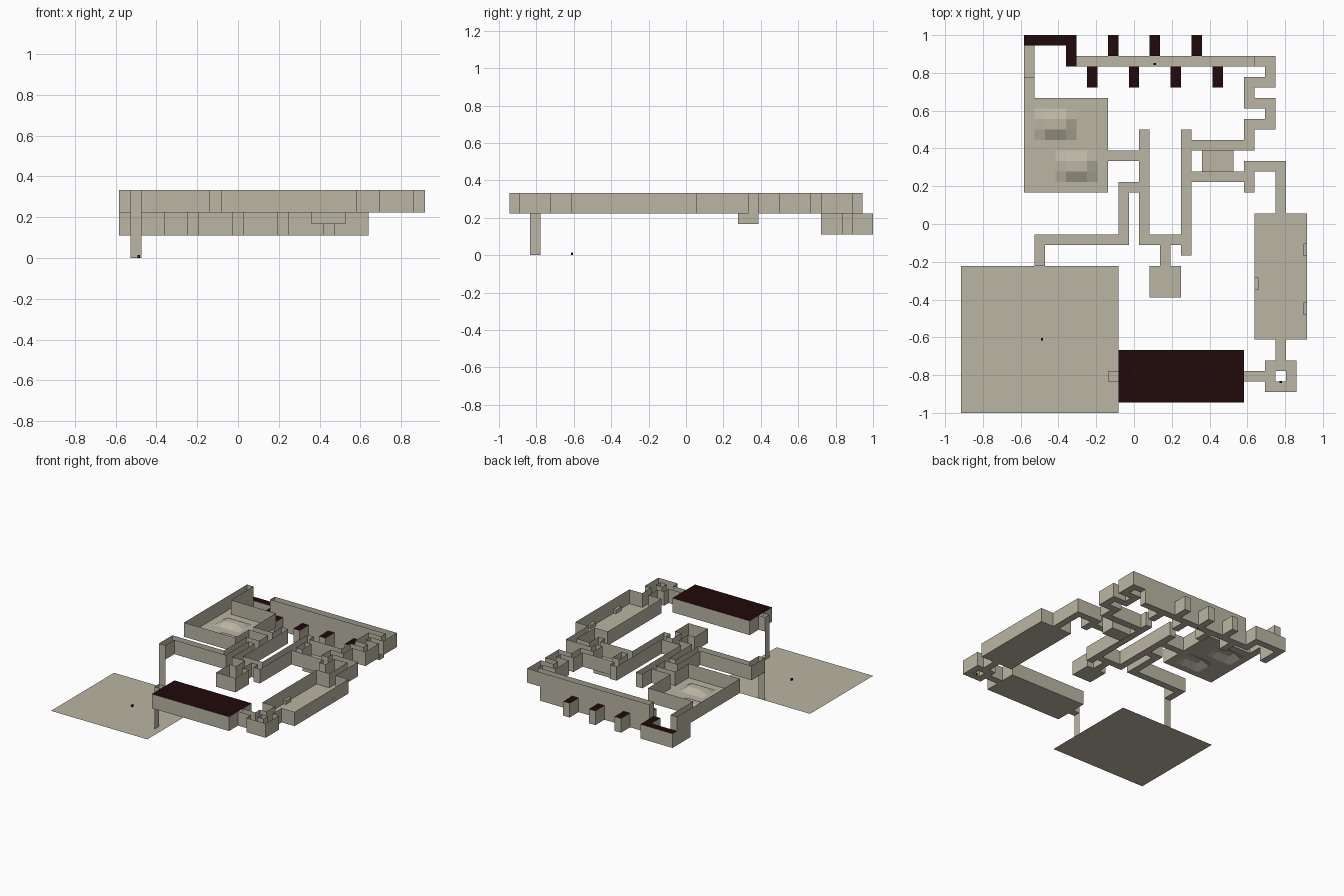
import bpy, bmesh, math

if "Cube" in bpy.data.objects:
    bpy.data.objects.remove(bpy.data.objects["Cube"])

U = 1 / 18                     # one floor tile


def px(i): return (i - 16.5) * U


def py(j): return (j - 18) * U


def material(name, rgb):
    m = bpy.data.materials.new(name)
    m.diffuse_color = (*rgb, 1)
    m.use_nodes = True
    m.node_tree.nodes["Principled BSDF"].inputs["Base Color"].default_value = m.diffuse_color
    return m


stone = material("pale stone", (0.49, 0.465, 0.37))
dark = material("dark maroon", (0.015, 0.003, 0.003))

# Open space: (col0, col1, row0, row1) -> floor and top level, in tiles
cells, roofed = {}, set()


def area(c0, c1, r0, r1, lo=4, hi=6, roof=False):
    for i in range(c0, c1):
        for j in range(r0, r1):
            cells[i, j] = (lo, hi)
            if roof:
                roofed.add((i, j))


# Upper level rooms and passages
for a in [(6, 14, 21, 30), (6, 7, 30, 32),                                   # mound room
          (14, 17, 24, 25), (17, 18, 16, 27), (17, 22, 16, 17),              # middle passages
          (21, 22, 15, 27), (19, 20, 14, 16), (18, 21, 11, 14),
          (15, 17, 21, 22), (15, 16, 16, 22), (7, 16, 16, 17), (7, 8, 14, 17),
          (22, 28, 25, 26), (22, 28, 22, 23), (27, 28, 21, 24),              # around the pit
          (27, 31, 23, 24), (30, 31, 19, 24),
          (27, 28, 25, 28), (27, 30, 27, 28), (29, 30, 27, 30),              # zigzag passage
          (27, 30, 29, 30), (27, 28, 29, 32), (27, 30, 31, 32),
          (29, 30, 31, 34), (28, 30, 33, 34),
          (28, 33, 7, 19), (30, 31, 5, 7), (29, 32, 2, 5),                   # long room and ring
          (27, 29, 3, 4), (14, 15, 3, 4)]:
    area(*a)
del cells[30, 3]                                                             # ring centre
area(23, 26, 23, 25, 3, 6)                                                   # sunken pit
area(15, 27, 1, 6, 4, 6, True)                                               # roofed room
# Lower level hall, roofed bend and alcoves
area(11, 28, 33, 34, 2, 6)
area(6, 7, 32, 35, 2, 6)
area(6, 11, 35, 36, 2, 4, True)
area(10, 11, 33, 36, 2, 4, True)
for c in (14, 18, 22):
    area(c, c + 1, 34, 36, 2, 4, True)
for c in (12, 16, 20, 24):
    area(c, c + 1, 31, 33, 2, 4, True)

# Raised corners forming the two mounds
raised = {(i, j) for c, r in ((8, 27), (10, 23)) for i in range(c, c + 3) for j in (r, r + 1)}


def build(name, quads, mat, merge=True):
    bm = bmesh.new()
    for q in quads:
        bm.faces.new([bm.verts.new(p) for p in q])
    if merge:
        bmesh.ops.remove_doubles(bm, verts=bm.verts, dist=1e-4)
        bmesh.ops.dissolve_limit(bm, angle_limit=math.radians(1), verts=bm.verts, edges=bm.edges)
    me = bpy.data.meshes.new(name)
    bm.to_mesh(me)
    bm.free()
    me.materials.append(mat)
    ob = bpy.data.objects.new(name, me)
    bpy.context.collection.objects.link(ob)
    return ob


def tile(i, j, level, bumpy=False):
    ring = [(i, j), (i + 1, j), (i + 1, j + 1), (i, j + 1)]
    return [(px(a), py(b), (level + 0.5 * (bumpy and (a, b) in raised)) * U) for a, b in ring]


floors = [tile(i, j, lo, True) for (i, j), (lo, hi) in cells.items()]
roofs = [tile(i, j, cells[i, j][1])[::1] for i, j in roofed]

# A wall stands wherever open space meets solid, level by level
walls = []
for (i, j), (lo, hi) in cells.items():
    for di, dj, a, b in ((1, 0, (1, 0), (1, 1)), (-1, 0, (0, 1), (0, 0)),
                         (0, 1, (1, 1), (0, 1)), (0, -1, (0, 0), (1, 0))):
        nlo, nhi = cells.get((i + di, j + dj), (hi, hi))
        for z0, z1 in ((lo, min(hi, nlo)), (max(lo, nhi), hi)):
            if z1 > z0:
                p, q = (px(i + a[0]), py(j + a[1])), (px(i + b[0]), py(j + b[1]))
                walls.append([(*p, z0 * U), (*q, z0 * U), (*q, z1 * U), (*p, z1 * U)])

build("floors", floors, stone)
build("walls", walls, stone, False)
build("roofs", roofs, dark)

# Ground and the two climbing strips down to it
build("ground", [[(px(0), py(0), 0), (px(15), py(0), 0), (px(15), py(14), 0), (px(0), py(14), 0)]], stone)
h = 4 * U
build("climb_strip_west", [[(px(7), py(14), 0), (px(8), py(14), 0), (px(8), py(14), h), (px(7), py(14), h)]], stone)
build("climb_strip_east", [[(px(14), py(4), 0), (px(14), py(3), 0), (px(14), py(3), h), (px(14), py(4), h)]], stone)


def box(name, x0, x1, y0, y1, z0, z1, mat):
    bpy.ops.mesh.primitive_cube_add(size=1, location=((x0 + x1) / 2, (y0 + y1) / 2, (z0 + z1) / 2))
    ob = bpy.context.object
    ob.name = name
    ob.scale = (x1 - x0, y1 - y0, z1 - z0)
    ob.data.materials.append(mat)


# Ledges along the walls of the long room
for x0, y0 in ((0.897, -0.17), (0.897, -0.482), (px(28), -0.35)):
    box("wall_ledge", x0, x0 + 0.02, y0, y0 + 0.066, h, h + 0.03, stone)
# Tiny dark markers
for x, y, z in ((-0.487, -0.61, 0), (0.11, 0.847, 2 * U), (0.777, -0.836, h)):
    box("marker", x - 0.006, x + 0.006, y - 0.006, y + 0.006, z, z + 0.014, dark)
